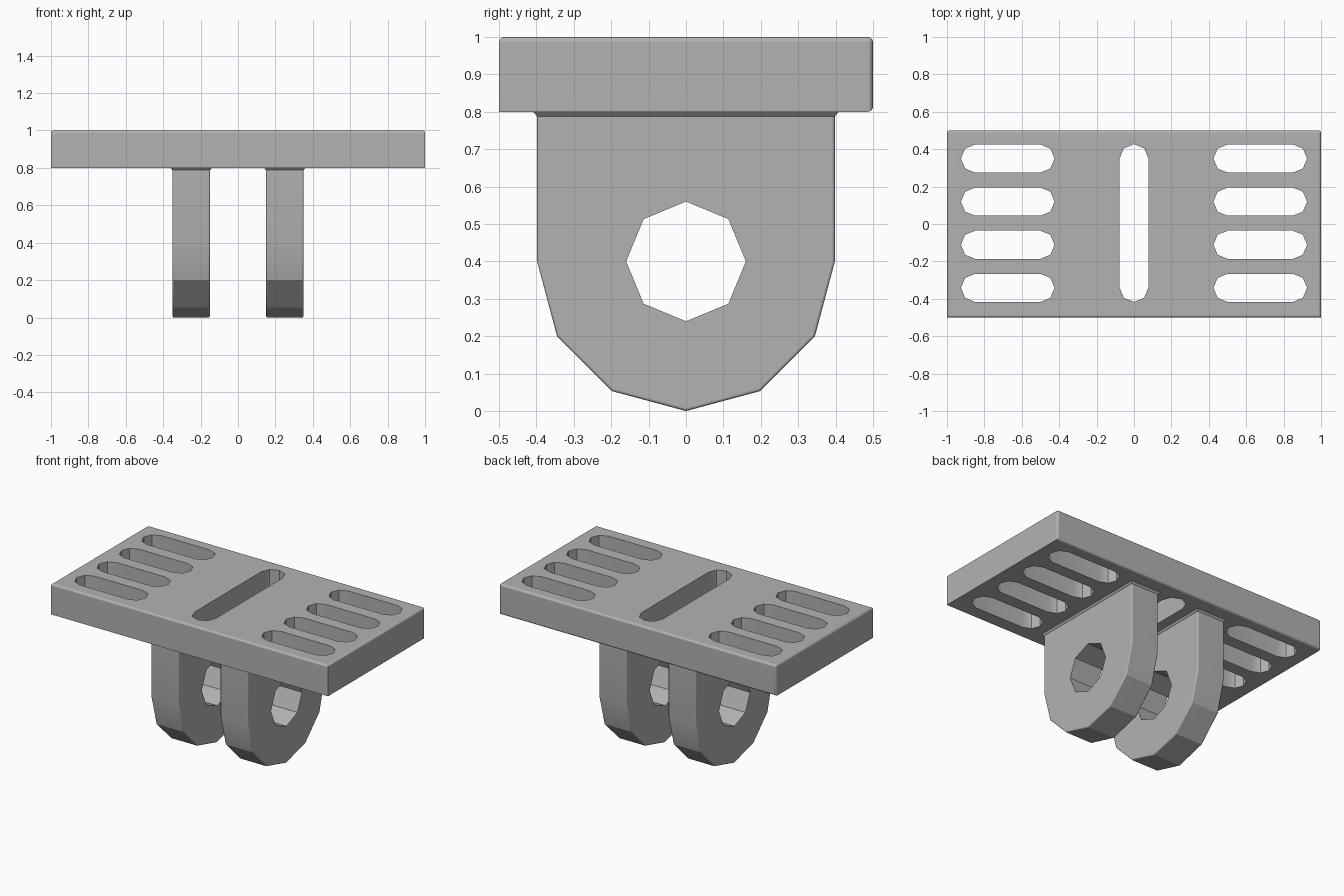
import bpy, bmesh, math
from mathutils import Vector

cube = bpy.data.objects.get("Cube")
if cube:
    bpy.data.objects.remove(cube, do_unlink=True)

grey = bpy.data.materials.new("plain grey")
grey.use_nodes = True
COLOUR = (0.45, 0.45, 0.45, 1)
grey.diffuse_color = COLOUR
grey.node_tree.nodes["Principled BSDF"].inputs["Base Color"].default_value = COLOUR


def prism(name, points, offset, bevel=0.0, pick=None, segments=4):
    """Extrude a closed 3D outline by offset, then round the picked edges."""
    bm = bmesh.new()
    face = bm.faces.new([bm.verts.new(p) for p in points])
    ext = bmesh.ops.extrude_face_region(bm, geom=[face], use_keep_orig=True)
    moved = [v for v in ext["geom"] if isinstance(v, bmesh.types.BMVert)]
    bmesh.ops.translate(bm, verts=moved, vec=Vector(offset))
    bmesh.ops.recalc_face_normals(bm, faces=bm.faces)
    if bevel:
        edges = [e for e in bm.edges if pick(e.verts[0].co, e.verts[1].co)]
        bmesh.ops.bevel(bm, geom=edges, offset=bevel, segments=segments,
                        profile=0.5, affect='EDGES', clamp_overlap=True)
    mesh = bpy.data.meshes.new(name)
    bm.to_mesh(mesh)
    bm.free()
    mesh.materials.append(grey)
    obj = bpy.data.objects.new(name, mesh)
    bpy.context.collection.objects.link(obj)
    return obj


def activate(obj):
    bpy.ops.object.select_all(action='DESELECT')
    obj.select_set(True)
    bpy.context.view_layer.objects.active = obj


def cut(obj, cutter):
    """Subtract a cutter and discard it."""
    cutter.hide_render = True
    activate(obj)
    mod = obj.modifiers.new("cut", 'BOOLEAN')
    mod.operation = 'DIFFERENCE'
    mod.solver = 'EXACT'
    mod.object = cutter
    bpy.ops.object.modifier_apply(modifier=mod.name)
    bpy.data.objects.remove(cutter, do_unlink=True)


def finish(obj):
    activate(obj)
    bpy.ops.object.shade_smooth_by_angle(angle=math.radians(28))
    mod = obj.modifiers.new("even shading", 'WEIGHTED_NORMAL')
    mod.keep_sharp = True


def slot_outline(cx, cy, half_straight, r, vertical, z):
    """Slot outline with four-sided round ends."""
    pts = []
    for side in (1, -1):
        for i in range(5):
            a = math.radians(-90 + 45 * i)
            u = side * (half_straight + r * math.cos(a))
            v = side * r * math.sin(a)
            pts.append((cx - v, cy + u, z) if vertical else (cx + u, cy + v, z))
    return pts


# Top plate: rounded top rim, back corners and lower back edge
def plate_edge(a, b):
    top = min(a.z, b.z) > 0.99
    back = min(a.y, b.y) > 0.49
    return top or back


plate = prism("mounting_plate",
              [(-1, -0.5, 0.8), (1, -0.5, 0.8), (1, 0.5, 0.8), (-1, 0.5, 0.8)],
              (0, 0, 0.2), 0.014, plate_edge)

# Slots through the plate
cut(plate, prism("slot_cutter", slot_outline(0, 0.005, 0.345, 0.077, True, 0.7), (0, 0, 0.4)))
for sx in (-1, 1):
    for row in range(4):
        cy = 0.35 - 0.2305 * row
        outline = slot_outline(sx * 0.675, cy, 0.175, 0.075, False, 0.7)
        cut(plate, prism("slot_cutter", outline, (0, 0, 0.4)))
finish(plate)

# Two hanging lugs with rounded rims and an eight-sided pin hole
R, AXIS, HALF = 0.398, 0.4, 0.1
for side, cx in (("right", -0.25), ("left", 0.25)):
    x0 = cx - HALF
    profile = [(x0, R, 0.82)]
    profile += [(x0, R * math.cos(math.radians(a)), AXIS - 0.4 * math.sin(math.radians(a)))
                for a in range(0, 181, 30)]
    profile += [(x0, -R, 0.82)]

    def rim(a, b):
        return abs(a.x - b.x) < 1e-5 and min(a.z, b.z) < 0.81

    lug = prism(side + "_lug", profile, (2 * HALF, 0, 0), 0.008, rim)
    hole = [(x0 - 0.1, 0.16 * math.cos(i * math.pi / 4), AXIS + 0.16 * math.sin(i * math.pi / 4))
            for i in range(8)]
    cut(lug, prism("hole_cutter", hole, (2 * HALF + 0.2, 0, 0)))
    finish(lug)

    # Small flare where the lug meets the plate
    base = [(cx + sx * HALF, sy * R, 0.788)
            for sx, sy in ((-1, -1), (1, -1), (1, 1), (-1, 1))]
    flare = prism(side + "_lug_flare", base, (0, 0, 0.013))
    for v in flare.data.vertices:
        if v.co.z > 0.795:
            v.co.x += math.copysign(0.012, v.co.x - cx)
            v.co.y += math.copysign(0.012, v.co.y)
    finish(flare)
